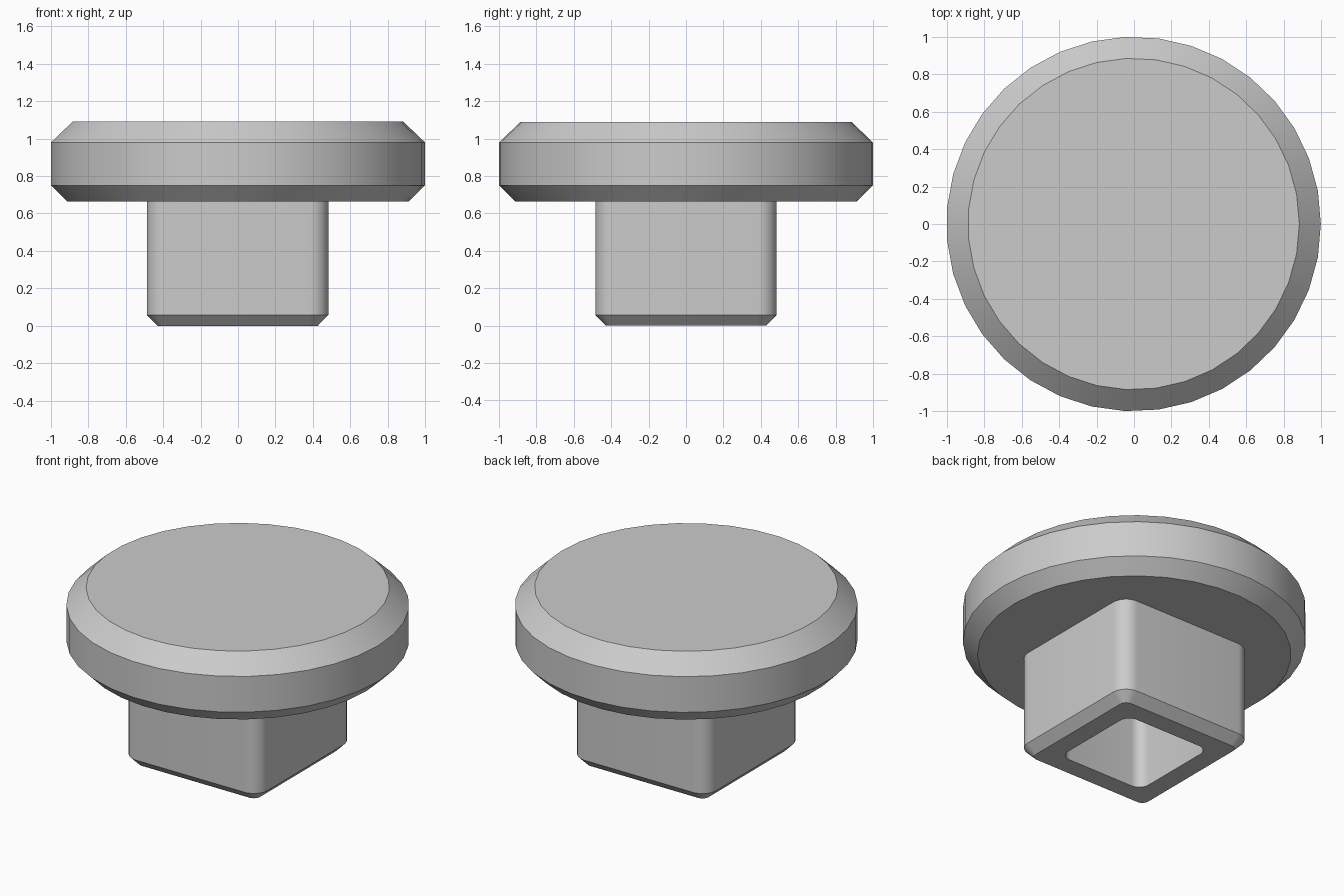
import bpy
import bmesh
import math

default = bpy.data.objects.get("Cube")
if default:
    bpy.data.objects.remove(default)

grey = bpy.data.materials.new("plain grey")
grey.use_nodes = True
grey.diffuse_color = (0.6, 0.6, 0.6, 1)
grey.node_tree.nodes["Principled BSDF"].inputs["Base Color"].default_value = grey.diffuse_color


def circle(radius, z, sides=35):
    steps = [math.tau * i / sides for i in range(sides)]
    return [(radius * math.cos(a), radius * math.sin(a), z) for a in steps]


def rounded_square(half, corner, z, steps=8):
    points = []
    for quarter in range(4):
        mid = math.pi / 4 + quarter * math.pi / 2
        reach = math.sqrt(2) * (half - corner)
        for i in range(steps + 1):
            a = mid - math.pi / 4 + math.pi / 2 * i / steps
            points.append((reach * math.cos(mid) + corner * math.cos(a),
                           reach * math.sin(mid) + corner * math.sin(a), z))
    return points


def loft(name, sections, closed=False):
    """Skin matching rings; join last to first, or cap both ends."""
    bm = bmesh.new()
    rings = [[bm.verts.new(p) for p in section] for section in sections]
    pairs = list(zip(rings, rings[1:]))
    if closed:
        pairs.append((rings[-1], rings[0]))
    else:
        bm.faces.new(rings[0])
        bm.faces.new(rings[-1])
    for low, high in pairs:
        for i in range(len(low)):
            j = (i + 1) % len(low)
            bm.faces.new((low[i], low[j], high[j], high[i]))
    bmesh.ops.recalc_face_normals(bm, faces=bm.faces)
    mesh = bpy.data.meshes.new(name)
    bm.to_mesh(mesh)
    bm.free()
    mesh.materials.append(grey)
    obj = bpy.data.objects.new(name, mesh)
    bpy.context.collection.objects.link(obj)
    bpy.ops.object.select_all(action='DESELECT')
    obj.select_set(True)
    bpy.context.view_layer.objects.active = obj
    bpy.ops.object.shade_smooth_by_angle(angle=math.radians(25))
    obj.location.x = -0.002
    return obj


# Round cap with a chamfer on both rims
loft("round_cap", [circle(0.915, 0.664), circle(1, 0.75),
                   circle(1, 0.98), circle(0.885, 1.09)])

# Hollow square stem: outer wall, chamfered foot, then the socket wall
loft("square_stem", [rounded_square(0.485, 0.1, 0.67),
                     rounded_square(0.485, 0.1, 0.058),
                     rounded_square(0.428, 0.045, 0),
                     rounded_square(0.305, 0.07, 0),
                     rounded_square(0.305, 0.07, 0.67)], closed=True)
